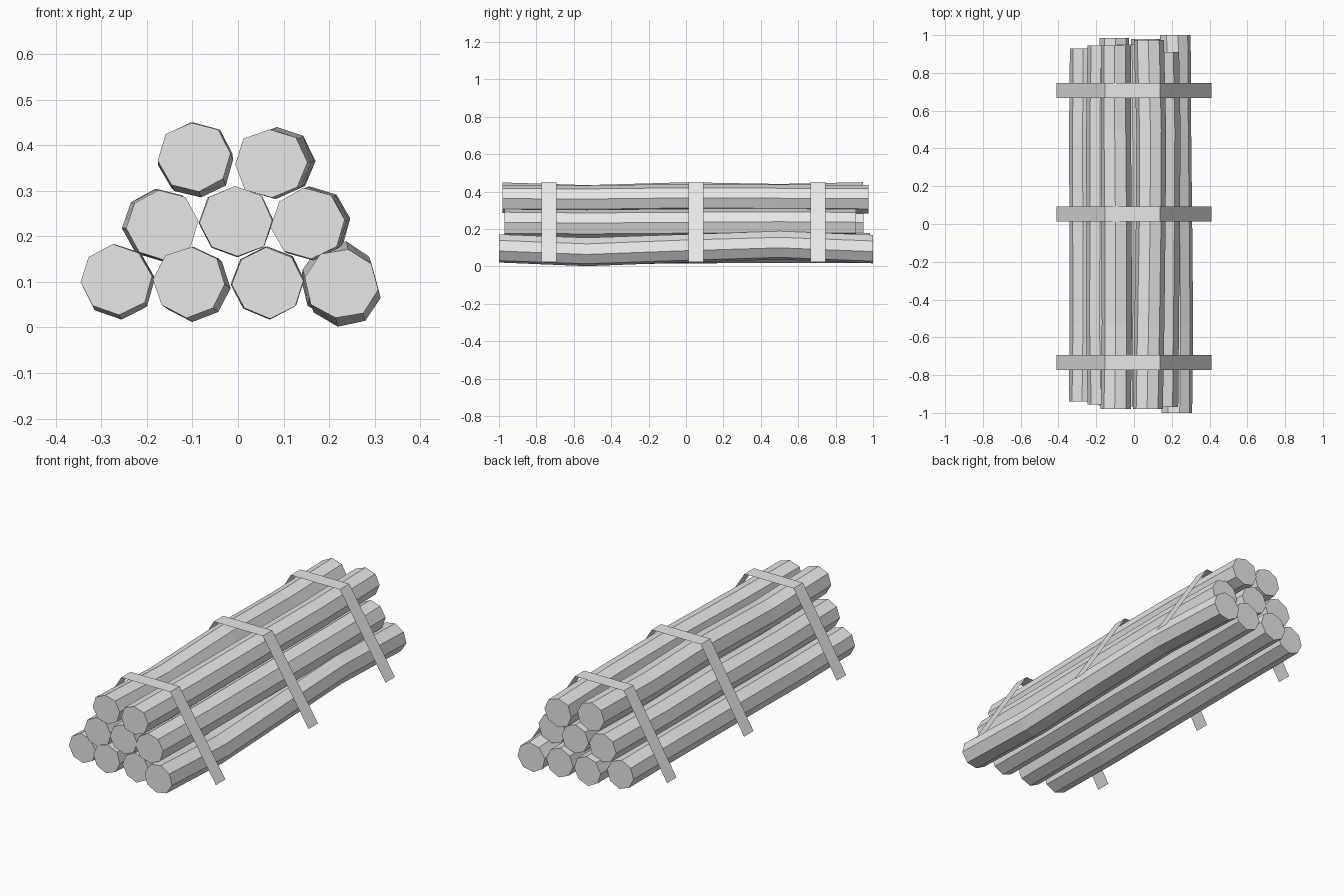
import bpy
import bmesh
import random
from math import sin, cos, radians, pi

random.seed(4)
SIDES = 8
BEND_STATIONS = (-0.53, 0.0, 0.5)

cube = bpy.data.objects.get("Cube")
if cube:
    bpy.data.objects.remove(cube, do_unlink=True)


def make_material(name, value):
    mat = bpy.data.materials.new(name)
    mat.use_nodes = True
    colour = (value, value, value, 1.0)
    mat.diffuse_color = colour
    mat.node_tree.nodes["Principled BSDF"].inputs["Base Color"].default_value = colour
    return mat


grey = make_material("plain grey", 0.8)


def finish(bm, name, recalc=True):
    if recalc:
        bmesh.ops.recalc_face_normals(bm, faces=bm.faces[:])
    mesh = bpy.data.meshes.new(name)
    bm.to_mesh(mesh)
    bm.free()
    mesh.materials.append(grey)
    obj = bpy.data.objects.new(name, mesh)
    bpy.context.collection.objects.link(obj)
    return obj


def make_log(name, x, z, front, back, twist, bends):
    """Slightly crooked eight-sided log running along y, capped at both ends."""
    bm = bmesh.new()
    stations = (front, *BEND_STATIONS, back)
    offsets = ((0, 0), *bends)
    wobble = [random.uniform(-0.003, 0.002) for _ in range(SIDES)]
    rings = []
    for y, (dx, dz) in zip(stations, offsets):
        ring = []
        for i in range(SIDES):
            a = 2 * pi * i / SIDES + radians(twist)
            r = wobble[i] + random.uniform(-0.001, 0.001)
            ring.append(bm.verts.new((x + dx + (0.081 + r) * cos(a), y,
                                      z + dz + (0.078 + r) * sin(a))))
        rings.append(ring)
    for a, b in zip(rings, rings[1:]):
        for i in range(SIDES):
            j = (i + 1) % SIDES
            bm.faces.new((a[i], a[j], b[j], b[i]))
    bm.faces.new(rings[0])
    bm.faces.new(rings[-1])
    return finish(bm, name)


# Stacked logs: centre x and z, front and back ends, twist, sideways bends
LOGS = {
    "bottom_log_right": (-0.268, 0.106, -0.94, 0.93, 5,
                         ((.005, -.009), (.004, -.005), (.003, 0), (.006, -.003))),
    "bottom_log_inner_right": (-0.107, 0.1, -0.96, 0.985, -4,
                               ((.012, -.009), (.008, -.004), (.003, 0), (.004, 0))),
    "bottom_log_inner_left": (0.066, 0.098, -0.96, 0.98, 3,
                              ((0, 0), (.002, .002), (0, 0), (-.002, 0))),
    "bottom_log_left": (0.228, 0.096, -1.0, 1.0, -10,
                        ((.005, -.018), (0, .002), (-.004, .017), (-.008, -.003))),
    "middle_log_right": (-0.166, 0.226, -0.955, 0.945, 6,
                         ((-.009, 0), (-.006, .003), (-.007, -.003), (0, 0))),
    "middle_log_centre": (-0.004, 0.232, -0.965, 0.95, 2,
                          ((0, -.002), (.002, 0), (0, 0), (-.003, 0))),
    "middle_log_left": (0.152, 0.228, -0.97, 0.91, 6,
                        ((.005, -.004), (.01, 0), (.013, .003), (.005, 0))),
    "top_log_right": (-0.094, 0.374, -0.98, 0.945, 6,
                      ((.005, -.014), (.004, 0), (0, -.009), (0, 0))),
    "top_log_left": (0.072, 0.36, -0.98, 0.975, 2,
                     ((.008, -.002), (.016, .004), (.018, .002), (.006, 0))),
}
for log_name, spec in LOGS.items():
    make_log(log_name, *spec)

# Thin straps draped over the pile, open at the bottom
PROFILE = ((-0.41, 0.025), (-0.153, 0.452), (0.138, 0.452), (0.41, 0.025))
STRAP_HALF_WIDTH = 0.04


def make_strap(name, y):
    bm = bmesh.new()
    near, far = ([bm.verts.new((x, y + side * STRAP_HALF_WIDTH, z)) for x, z in PROFILE]
                 for side in (-1, 1))
    for i in range(len(PROFILE) - 1):
        bm.faces.new((near[i], near[i + 1], far[i + 1], far[i]))
    return finish(bm, name, recalc=False)


for strap_name, y in (("front_strap", -0.733), ("middle_strap", 0.053), ("back_strap", 0.706)):
    make_strap(strap_name, y)
